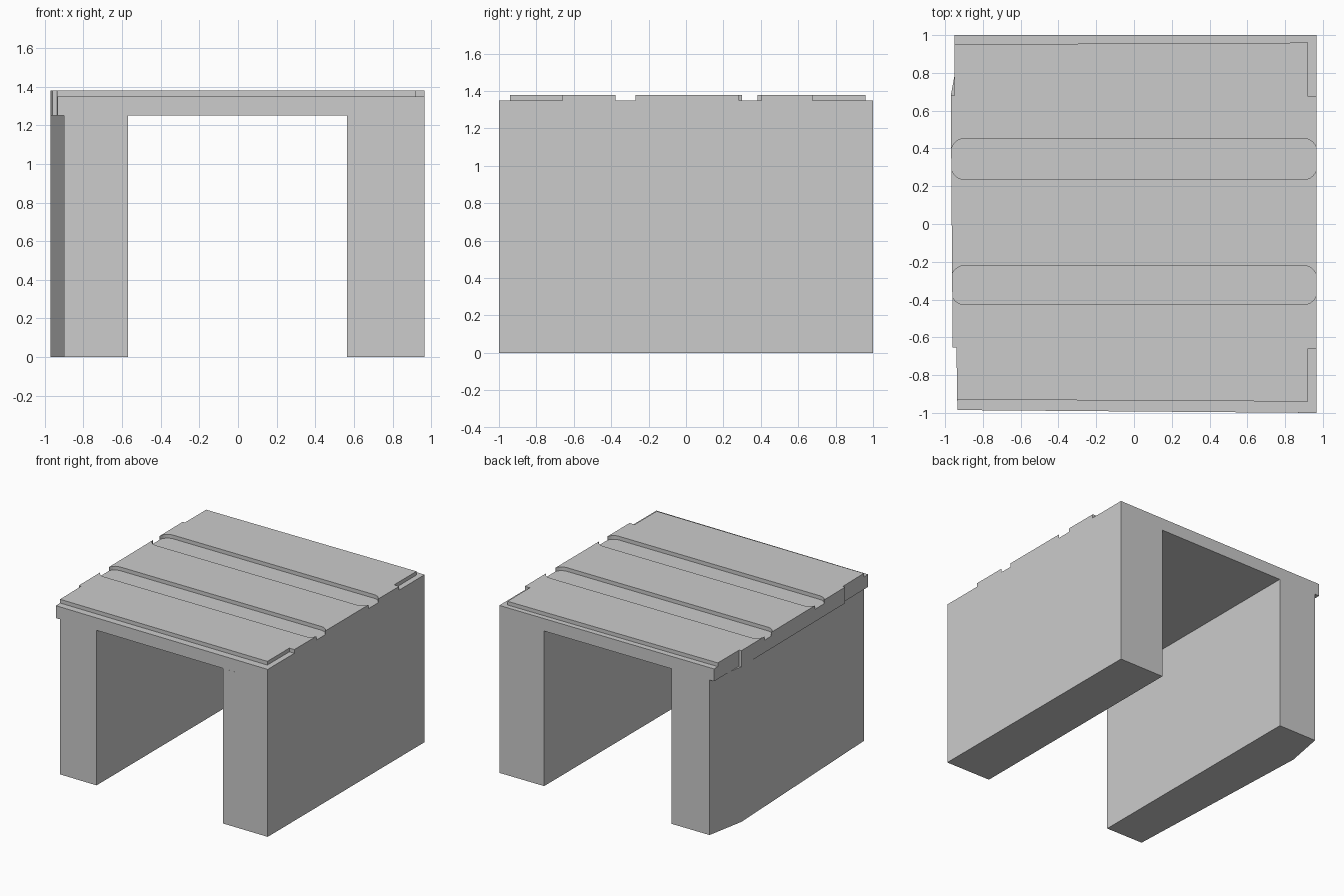
import bpy, bmesh, math

if "Cube" in bpy.data.objects:
    bpy.data.objects.remove(bpy.data.objects["Cube"])


def prism(name, outline, z0, z1):
    """Solid made by extruding a plan outline from z0 to z1."""
    bm = bmesh.new()
    face = bm.faces.new([bm.verts.new((x, y, z0)) for x, y in outline])
    ext = bmesh.ops.extrude_face_region(bm, geom=[face])
    top = [v for v in ext["geom"] if isinstance(v, bmesh.types.BMVert)]
    bmesh.ops.translate(bm, verts=top, vec=(0, 0, z1 - z0))
    bmesh.ops.recalc_face_normals(bm, faces=bm.faces)
    mesh = bpy.data.meshes.new(name)
    bm.to_mesh(mesh)
    bm.free()
    obj = bpy.data.objects.new(name, mesh)
    bpy.context.collection.objects.link(obj)
    return obj


def combine(target, tool, operation):
    """Apply a boolean to target, then remove the tool object."""
    mod = target.modifiers.new(operation, "BOOLEAN")
    mod.operation, mod.solver, mod.object = operation, "EXACT", tool
    tool.hide_render = True
    bpy.context.view_layer.objects.active = target
    bpy.ops.object.modifier_apply(modifier=mod.name)
    bpy.data.objects.remove(tool, do_unlink=True)


def rounded_slot(x0, x1, y0, y1, r, steps=6):
    """Rectangle outline with rounded corners."""
    centres = [(x1 - r, y1 - r), (x0 + r, y1 - r), (x0 + r, y0 + r), (x1 - r, y0 + r)]
    pts = []
    for k, (cx, cy) in enumerate(centres):
        for i in range(steps + 1):
            a = math.pi / 2 * (k + i / steps)
            pts.append((cx + r * math.cos(a), cy + r * math.sin(a)))
    return pts


DECK_BOTTOM, REBATE, TOP = 1.25, 1.35, 1.38

# Deck slab with the stepped, slightly uneven left edge
deck = prism("tunnel_block", [
    (0.965, -1), (0.965, 1), (-0.95, 1), (-0.95, 0.68), (-0.97, 0.68),
    (-0.96, -0.655), (-0.94, -0.655), (-0.935, -0.985)], DECK_BOTTOM, TOP)

# Two cross grooves with rounded ends opening on both sides
for y0, y1 in ((0.235, 0.453), (-0.427, -0.22)):
    combine(deck, prism("groove_cutter", rounded_slot(-0.968, 0.969, y0, y1, 0.072),
                        REBATE, TOP + 0.1), "DIFFERENCE")

# Lowered rebates along the front and back, returning along the right edge
for y_left, y_right, y_return, y_out in ((-0.928, -0.94, -0.66, -1.2),
                                         (0.95, 0.96, 0.675, 1.2)):
    combine(deck, prism("rebate_cutter", [
        (-1.2, y_left), (0.92, y_right), (0.92, y_return), (1.2, y_return),
        (1.2, y_out), (-1.2, y_out)], REBATE, TOP + 0.1), "DIFFERENCE")

# Straight right wall and the tapered left wall
right_wall = prism("right_wall", [(0.565, -0.997), (0.965, -1), (0.965, 1), (0.565, 1)],
                   0, DECK_BOTTOM)
left_wall = prism("left_wall", [(-0.57, -0.988), (-0.57, 1), (-0.91, 1),
                                (-0.97, 0.68), (-0.90, -0.985)], 0, DECK_BOTTOM)
for wall in (right_wall, left_wall):
    combine(deck, wall, "UNION")
